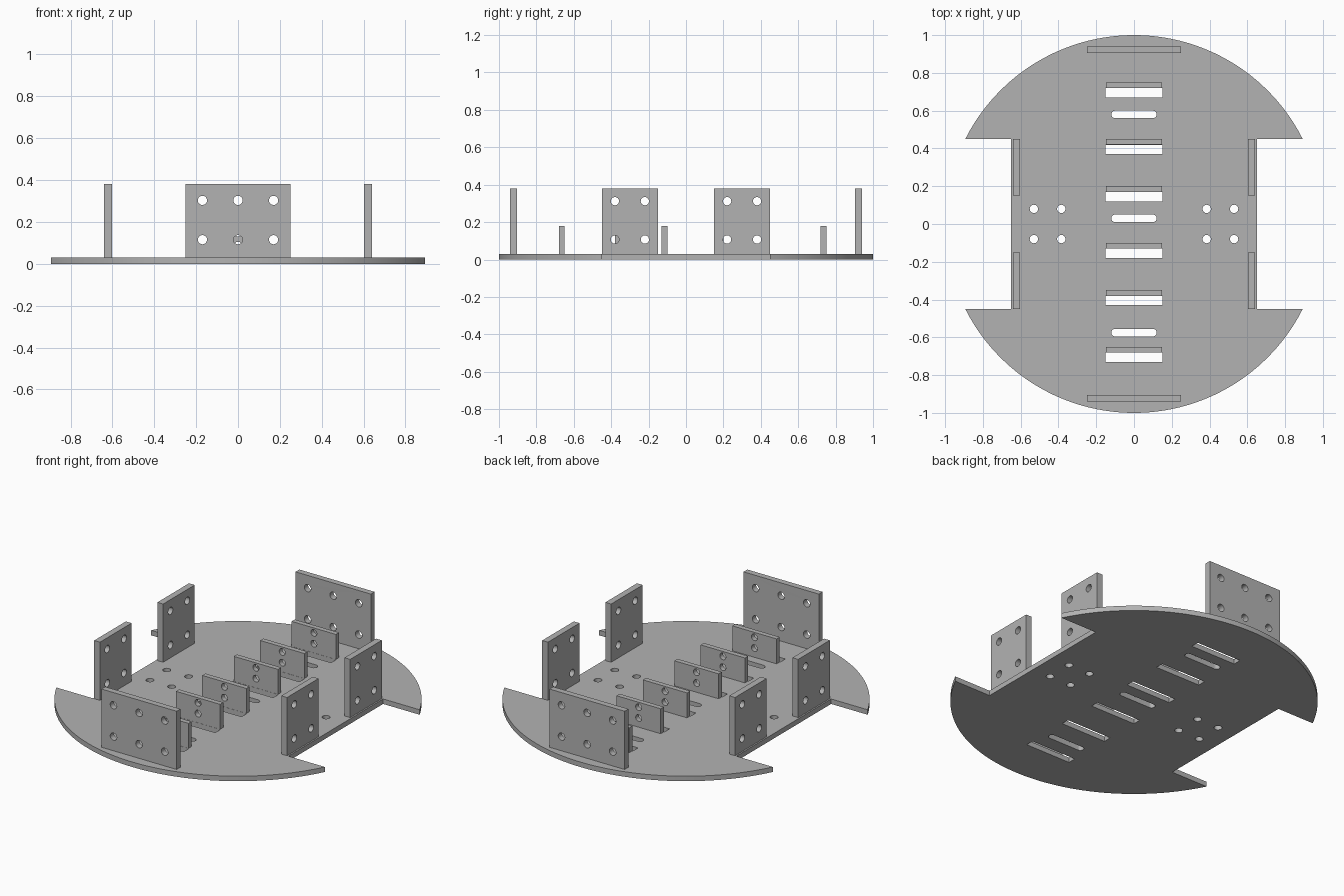
import bpy, bmesh
from math import pi, sin, cos, asin, radians
from mathutils import Matrix

cube = bpy.data.objects.get("Cube")
if cube:
    bpy.data.objects.remove(cube, do_unlink=True)

grey = bpy.data.materials.new("plain grey")
grey.use_nodes = True
colour = (0.45, 0.45, 0.45, 1)
grey.diffuse_color = colour
grey.node_tree.nodes["Principled BSDF"].inputs["Base Color"].default_value = colour

THICK = 0.03      # base plate thickness
HOLE = 0.022      # screw hole radius
TURN_X = Matrix.Rotation(pi / 2, 4, 'X')
TURN_Z = Matrix.Rotation(pi / 2, 4, 'Z')


def arc(cx, cy, r, start, end, n):
    return [(cx + r * cos(start + (end - start) * i / n),
             cy + r * sin(start + (end - start) * i / n)) for i in range(n + 1)]


def circle(cx, cy, r=HOLE):
    return arc(cx, cy, r, 0, 2 * pi, 32)[:-1]


def rect(x0, x1, y0, y1):
    return [(x0, y0), (x1, y0), (x1, y1), (x0, y1)]


def rounded_slot(cy, half=0.12, r=0.02):
    return (arc(half - r, cy, r, -pi / 2, pi / 2, 12)
            + arc(r - half, cy, r, pi / 2, 3 * pi / 2, 12))


def sheet(name, outlines, thickness, matrix):
    """Flat part: first outline is the border, the rest are cut-outs."""
    curve = bpy.data.curves.new(name, 'CURVE')
    curve.dimensions = '2D'
    curve.fill_mode = 'BOTH'
    curve.extrude = thickness / 2
    for points in outlines:
        spline = curve.splines.new('POLY')
        spline.points.add(len(points) - 1)
        for p, (u, v) in zip(spline.points, points):
            p.co = (u, v, 0, 1)
        spline.use_cyclic_u = True
    obj = bpy.data.objects.new(name, curve)
    bpy.context.collection.objects.link(obj)
    bpy.ops.object.select_all(action='DESELECT')
    obj.select_set(True)
    bpy.context.view_layer.objects.active = obj
    bpy.ops.object.convert(target='MESH')
    obj = bpy.context.object
    bm = bmesh.new()
    bm.from_mesh(obj.data)
    bmesh.ops.remove_doubles(bm, verts=bm.verts, dist=0.0001)
    bm.transform(matrix)
    bmesh.ops.recalc_face_normals(bm, faces=bm.faces)
    bm.to_mesh(obj.data)
    bm.free()
    obj.data.materials.clear()
    obj.data.materials.append(grey)
    bpy.ops.object.shade_smooth_by_angle(angle=radians(30))
    return obj


# Round base plate with a wheel notch on each side
tab_backs = [0.75, 0.45, 0.20, -0.10, -0.35, -0.65]
tab_thick = 0.03
corner = asin(0.45)
border = (arc(0, 0, 1, corner, pi - corner, 80) + [(-0.65, 0.45), (-0.65, -0.45)]
          + arc(0, 0, 1, pi + corner, 2 * pi - corner, 80) + [(0.65, -0.45), (0.65, 0.45)])
cuts = [rect(-0.15, 0.15, y - 0.08, y - tab_thick - 0.001) for y in tab_backs]
cuts += [rounded_slot(y) for y in (0.58, 0.03, -0.575)]
cuts += [circle(x, y) for x in (-0.53, -0.385, 0.385, 0.53) for y in (-0.08, 0.08)]
sheet("base_plate", [border] + cuts, THICK, Matrix.Translation((0, 0, THICK / 2)))

# Front and back end walls
for name, y in (("front_wall", -0.922), ("back_wall", 0.922)):
    holes = [circle(x, z) for x in (-0.17, 0, 0.17) for z in (0.115, 0.303)]
    sheet(name, [rect(-0.25, 0.25, THICK, 0.38)] + holes, 0.036,
          Matrix.Translation((0, y, 0)) @ TURN_X)

# Four motor brackets beside the notches
for side, x in (("left", 0.622), ("right", -0.622)):
    for end, s in (("front", -1), ("back", 1)):
        holes = [circle(s * y, z) for y in (0.22, 0.38) for z in (0.107, 0.312)]
        panel = rect(*sorted((s * 0.15, s * 0.45)), THICK, 0.38)
        sheet(f"{end}_{side}_bracket", [panel] + holes, 0.038,
              Matrix.Translation((x, 0, 0)) @ TURN_Z @ TURN_X)

# Row of small upright tabs behind the slots
for i, y in enumerate(tab_backs):
    holes = [circle(0, z, 0.02) for z in (0.085, 0.15)]
    sheet(f"sensor_tab_{i + 1}", [rect(-0.147, 0.147, THICK, 0.18)] + holes, tab_thick,
          Matrix.Translation((0, y - tab_thick / 2, 0)) @ TURN_X)
